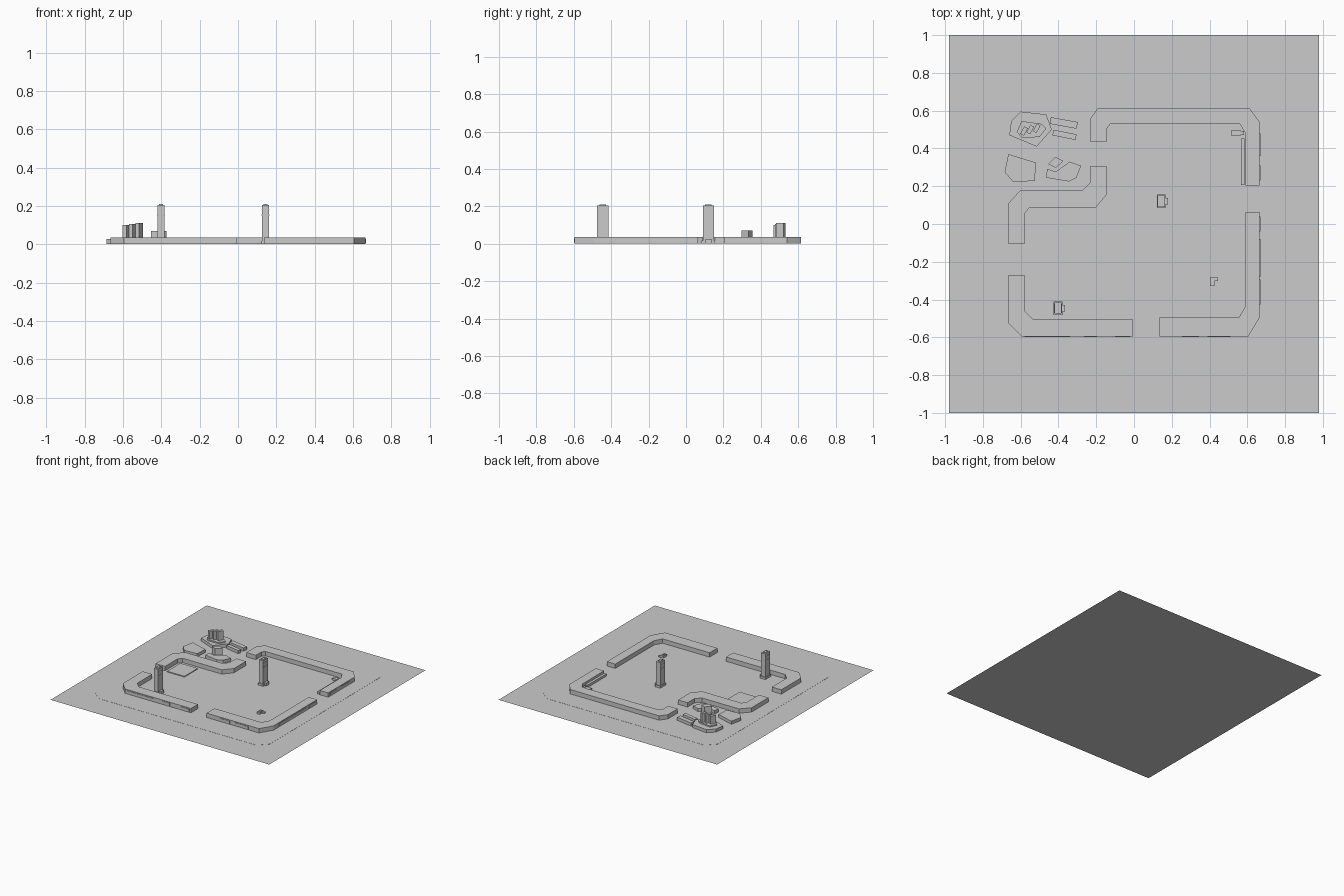
import bpy, bmesh, math
from mathutils import Vector

if "Cube" in bpy.data.objects:
    bpy.data.objects.remove(bpy.data.objects["Cube"])

grey = bpy.data.materials.new("plain_grey")
grey.use_nodes = True
COLOUR = (0.6, 0.6, 0.6, 1)
grey.diffuse_color = COLOUR
grey.node_tree.nodes["Principled BSDF"].inputs["Base Color"].default_value = COLOUR


def finish(name, bm):
    mesh = bpy.data.meshes.new(name)
    bm.to_mesh(mesh)
    bm.free()
    mesh.materials.append(grey)
    obj = bpy.data.objects.new(name, mesh)
    bpy.context.collection.objects.link(obj)
    return obj


def prism(name, outline, top, bottom=0.0):
    """Extrude a flat outline upwards, or keep it flat when top equals bottom."""
    bm = bmesh.new()
    face = bm.faces.new([bm.verts.new((x, y, bottom)) for x, y in outline])
    face.normal_update()
    if top > bottom:
        new = bmesh.ops.extrude_face_region(bm, geom=[face])["geom"]
        for v in new:
            if isinstance(v, bmesh.types.BMVert):
                v.co.z = top
        bmesh.ops.recalc_face_normals(bm, faces=bm.faces)
    elif face.normal.z < 0:
        face.normal_flip()
    return finish(name, bm)


def box(name, cx, cy, w, d, top, bottom=0.0, turn=0.0):
    c, s = math.cos(turn), math.sin(turn)
    corners = [(-w / 2, -d / 2), (w / 2, -d / 2), (w / 2, d / 2), (-w / 2, d / 2)]
    return prism(name, [(cx + x * c - y * s, cy + x * s + y * c) for x, y in corners],
                 top, bottom)


# Ground sheet and the very thin courtyard paving with cut corners
box("ground", 0, 0, 1.96, 2, 0)
P, Q = 0.78, 0.71
prism("paving", [(-Q, -P), (Q, -P), (P, -Q), (P, Q), (Q, P), (-Q, P), (-P, Q), (-P, -Q)],
      0.001)

# Perimeter walls
WALL = 0.036
prism("back_wall", [(-.23, .435), (-.23, .56), (-.19, .615), (.61, .615), (.665, .54),
                    (.665, .205), (.59, .205), (.59, .48), (.56, .53), (-.125, .53),
                    (-.145, .505), (-.145, .435)], WALL)
prism("notch_wall", [(-.23, .308), (-.145, .308), (-.145, .155), (-.205, .085),
                     (-.555, .085), (-.58, .053), (-.58, -.105), (-.665, -.105),
                     (-.665, .11), (-.60, .18), (-.27, .18), (-.23, .22)], WALL)
prism("front_right_wall", [(-.665, -.27), (-.58, -.27), (-.58, -.46), (-.535, -.505),
                           (-.005, -.505), (-.005, -.595), (-.595, -.595),
                           (-.665, -.525)], WALL)
prism("front_left_wall", [(.135, -.595), (.605, -.595), (.665, -.495), (.665, .063),
                          (.59, .063), (.59, -.435), (.555, -.495), (.135, -.495)], WALL)

# Shallow panels on the outer wall faces
for i, (x, w) in enumerate([(-.46, .24), (-.23, .07), (-.06, .08), (.30, .09), (.45, .12)]):
    box(f"front_wall_panel_{i}", x, -.596, w, .005, .028, .006)
for i, (y, w) in enumerate([(-.36, .13), (-.18, .2), (0, .08), (.27, .08), (.42, .12)]):
    box(f"side_wall_panel_{i}", .666, y, .005, w, .028, .006)

# Low pad in the notch and bench along the left wall
box("square_pad", -.477, -.03, .155, .17, .008)
box("wall_bench", .576, .33, .02, .245, .02)


# Tall towers with a stepped foot, side block and slatted window bands
def tower(name, cx, cy):
    box(name + "_shaft", cx, cy, .038, .06, .205)
    box(name + "_cap", cx, cy, .02, .035, .21, .205)
    box(name + "_foot", cx, cy, .046, .072, .018)
    box(name + "_side_block", cx + .028, cy, .018, .034, .025)
    for i, z in enumerate((.15, .18)):
        box(f"{name}_band_{i}", cx, cy, .041, .05, z + .004, z)


tower("centre_tower", .144, .12)
tower("front_tower", -.402, -.445)

# Small crates
for i, (x, y, w, d, h) in enumerate([(.414, -.307, .024, .045, .018),
                                     (.435, -.292, .018, .02, .012),
                                     (.414, -.307, .012, .025, .024),
                                     (.54, .482, .045, .03, .016),
                                     (.572, .482, .02, .02, .022)]):
    box(f"crate_{i}", x, y, w, d, h)

# Outcrop platforms outside the walls
prism("outcrop_base", [(-.66, .47), (-.65, .545), (-.60, .595), (-.465, .58),
                       (-.435, .5), (-.515, .41)], .026)
prism("outcrop_step", [(-.62, .488), (-.595, .545), (-.49, .53), (-.465, .505),
                       (-.5, .46), (-.595, .457)], .036)
for i, (x, y, h) in enumerate([(-.582, .492, .1), (-.549, .5, .105), (-.515, .507, .11)]):
    box(f"outcrop_pillar_{i}", x, y, .022, .045, h, turn=-.5)
box("outcrop_bar_back", -.372, .535, .145, .036, .026, turn=-.18)
box("outcrop_bar_front", -.368, .472, .125, .03, .026, turn=-.2)
prism("right_slab", [(-.665, .37), (-.52, .325), (-.525, .228), (-.64, .223),
                     (-.685, .275)], .026)
prism("left_slab", [(-.465, .245), (-.46, .292), (-.415, .277), (-.34, .33),
                    (-.28, .308), (-.305, .245), (-.345, .225)], .026)
prism("slab_block", [(-.455, .318), (-.415, .355), (-.373, .334), (-.415, .297)], .07)
